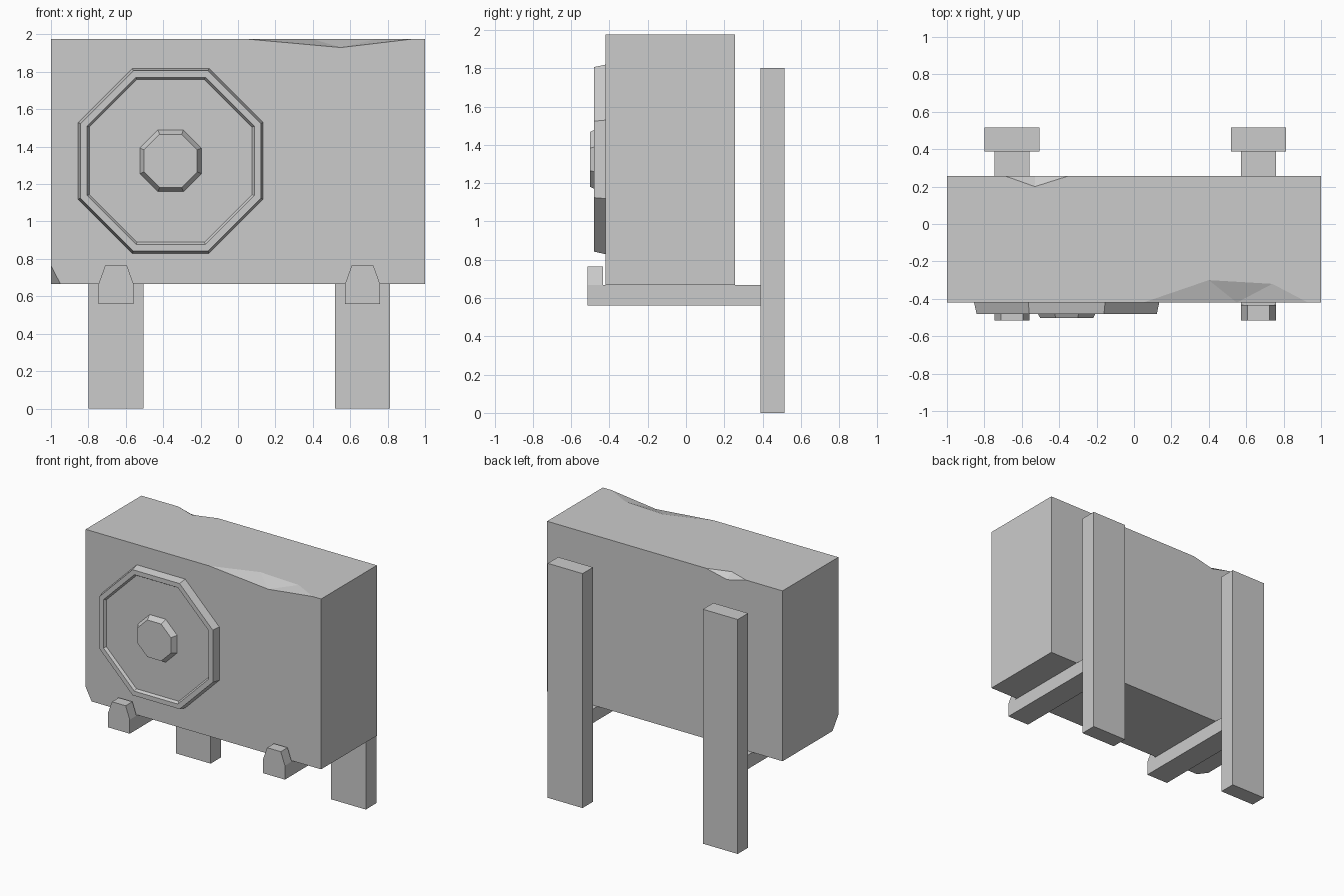
import bpy, bmesh
from math import cos, sin, pi

if "Cube" in bpy.data.objects:
    bpy.data.objects.remove(bpy.data.objects["Cube"])


def make(name, verts, faces):
    mesh = bpy.data.meshes.new(name)
    mesh.from_pydata(verts, [], faces)
    bm = bmesh.new()
    bm.from_mesh(mesh)
    bmesh.ops.recalc_face_normals(bm, faces=bm.faces)
    bm.to_mesh(mesh)
    bm.free()
    ob = bpy.data.objects.new(name, mesh)
    bpy.context.collection.objects.link(ob)
    return ob


def prism(name, profile, y0, y1):
    """Extrude an XZ profile along y."""
    n = len(profile)
    verts = [(x, y, z) for y in (y0, y1) for x, z in profile]
    sides = [(i, (i + 1) % n, n + (i + 1) % n, n + i) for i in range(n)]
    return make(name, verts, [tuple(range(n)), tuple(range(n, 2 * n))] + sides)


def box(name, x0, x1, y0, y1, z0, z1):
    return prism(name, [(x0, z0), (x1, z0), (x1, z1), (x0, z1)], y0, y1)


def octagon_stack(name, cx, cz, rings):
    """Loft octagons given as (apothem, y), capped at both ends."""
    verts = []
    for apothem, y in rings:
        r = apothem / cos(pi / 8)
        verts += [(cx + r * cos(pi / 8 + k * pi / 4), y,
                   cz + r * sin(pi / 8 + k * pi / 4)) for k in range(8)]
    faces = [tuple(range(8)), tuple(range(len(verts) - 8, len(verts)))]
    for j in range(len(rings) - 1):
        for k in range(8):
            a, b = j * 8 + k, j * 8 + (k + 1) % 8
            faces.append((a, b, b + 8, a + 8))
    return make(name, verts, faces)


# Main slab with chipped edges
F, B, LO, HI = -0.42, 0.257, 0.667, 1.975
p = {
    "frb": (1, F, LO), "brb": (1, B, LO), "blb": (-1, B, LO),
    "frt": (1, F, HI), "brt": (1, B, HI), "blt": (-1, B, HI), "flt": (-1, F, HI),
    # front bottom corner chip
    "c1": (-1, F, 0.765), "c2": (-0.95, F, LO), "c3": (-1, -0.35, LO),
    # front top chip
    "f1": (0.05, F, HI), "f2": (0.55, F, 1.93), "f3": (0.93, F, HI),
    "t1": (0.40, -0.30, HI), "t2": (0.74, -0.32, HI),
    # back top chip
    "b1": (-0.35, B, HI), "b2": (-0.53, B, 1.935), "b3": (-0.69, B, HI),
    "t3": (-0.53, 0.20, HI),
}
faces = [
    "c2 frb frt f3 f2 f1 flt c1",
    "brb blb blt b3 b2 b1 brt",
    "frb brb brt frt",
    "blb c3 c1 flt blt",
    "c2 c3 blb brb frb",
    "flt f1 t1 t2 f3 frt brt b1 t3 b3 blt",
    "c1 c3 c2",
    "f1 f2 t1", "f2 t2 t1", "f2 f3 t2",
    "b1 b2 t3", "b2 b3 t3",
]
keys = list(p)
make("slab", list(p.values()), [[keys.index(k) for k in f.split()] for f in faces])

# Octagonal medallion: raised rim with sunken floor, and central hub
CX, CZ = -0.36, 1.324
octagon_stack("medallion_rim", CX, CZ,
              [(0.495, F), (0.482, -0.48), (0.447, -0.48), (0.435, -0.46)])
octagon_stack("medallion_hub", CX, CZ, [(0.165, -0.46), (0.142, -0.502)])

# Posts, support arms and front hooks
for side, cx in (("left", -0.652), ("right", 0.666)):
    box(f"{side}_post", cx - 0.148, cx + 0.148, 0.388, 0.515, 0, 1.80)
    box(f"{side}_arm", cx - 0.093, cx + 0.093, -0.515, 0.388, 0.56, 0.667)
    prism(f"{side}_hook", [(cx - 0.093, 0.667), (cx + 0.093, 0.667),
                           (cx + 0.058, 0.765), (cx - 0.058, 0.765)], -0.515, -0.433)
